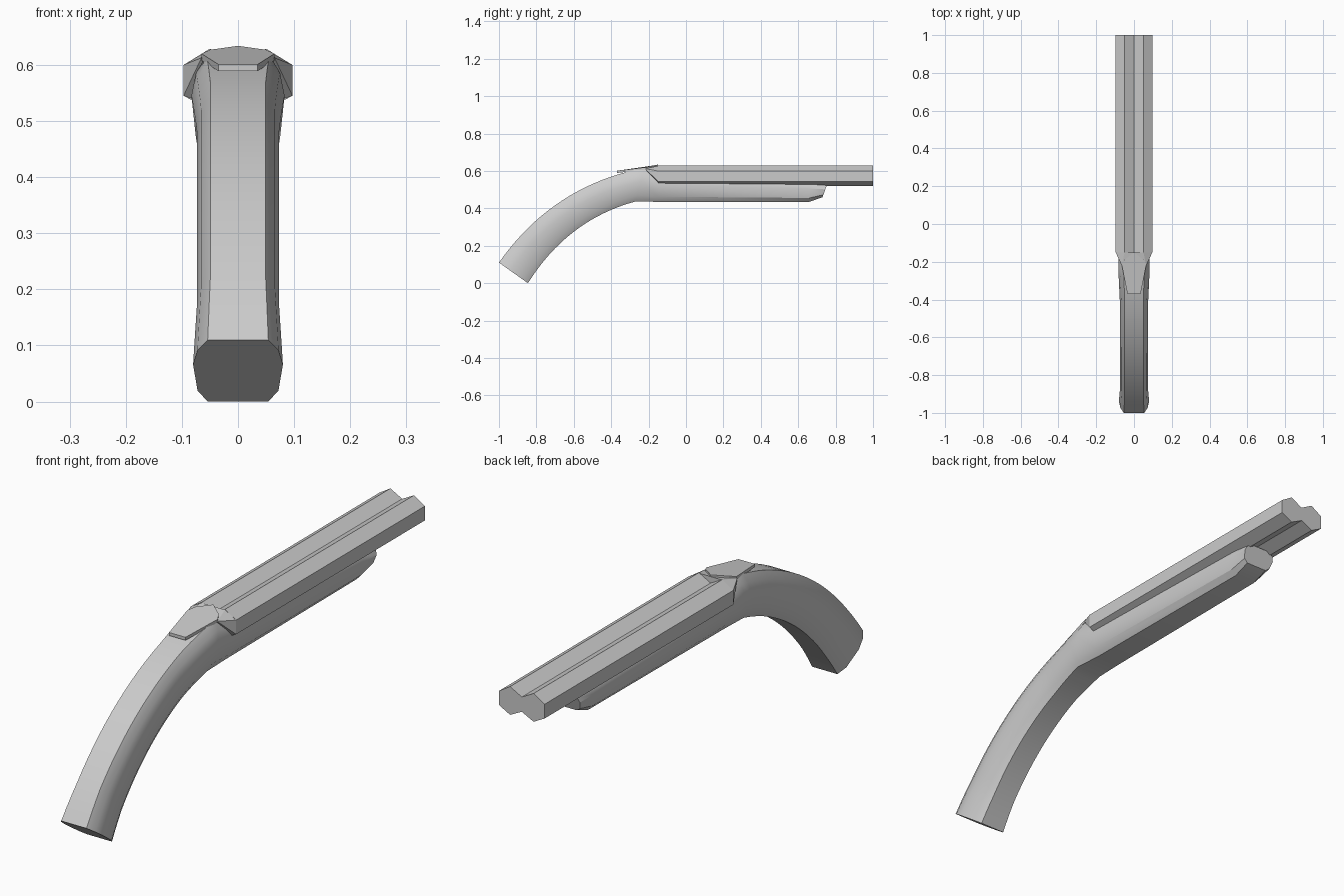
import bpy, bmesh
from mathutils import Vector

if "Cube" in bpy.data.objects:
    bpy.data.objects.remove(bpy.data.objects["Cube"])


def finish(name, bm, smooth=None):
    bmesh.ops.recalc_face_normals(bm, faces=bm.faces)
    me = bpy.data.meshes.new(name)
    bm.to_mesh(me)
    bm.free()
    ob = bpy.data.objects.new(name, me)
    bpy.context.collection.objects.link(ob)
    if smooth:
        bpy.ops.object.select_all(action='DESELECT')
        ob.select_set(True)
        bpy.context.view_layer.objects.active = ob
        bpy.ops.object.shade_smooth_by_angle(angle=smooth)
    return ob


def loft(name, rings, smooth=None):
    bm = bmesh.new()
    vs = [[bm.verts.new(p) for p in r] for r in rings]
    n = len(rings[0])
    for a, b in zip(vs, vs[1:]):
        for i in range(n):
            j = (i + 1) % n
            bm.faces.new((a[i], a[j], b[j], b[i]))
    bm.faces.new(vs[0])
    bm.faces.new(vs[-1])
    return finish(name, bm, smooth)


def mirrored(half):
    """Close a right-hand profile (top to bottom) with its mirror image."""
    return half + [(-x, *r) for x, *r in reversed(half) if x > 0]


def bezier(a, b, c, t):
    return [(1 - t) ** 2 * p + 2 * t * (1 - t) * q + t * t * r for p, q, r in zip(a, b, c)]


def interp(t, keys):
    for (t0, v0), (t1, v1) in zip(keys, keys[1:]):
        if t <= t1:
            return v0 + (v1 - v0) * (t - t0) / (t1 - t0)
    return keys[-1][1]


def stock_ring(top, bot, flat, side):
    mid = flat + (side - flat) * 0.7
    half = []
    for x, s in ((flat, 0), (mid, 0.17), (side, 0.4), (mid, 0.82), (flat, 1)):
        half.append((x, top[0] + (bot[0] - top[0]) * s, top[1] + (bot[1] - top[1]) * s))
    return mirrored(half)


# Stock: curved grip running into the straight fore-end
rings = []
N = 20
for i in range(N + 1):
    t = i / N
    top = bezier((-1, .11), (-.71, .524), (-.22, .617), t)
    bot = bezier((-.845, 0), (-.633, .339), (-.27, .437), t)
    side = interp(t, [(0, .08), (.15, .073), (.75, .073), (1, .083)])
    flat = interp(t, [(0, .054), (.15, .049), (.8, .049), (1, .056)])
    rings.append(stock_ring(top, bot, flat, side))
for top, bot, flat, side in (((-.14, .585), (-.15, .435), .05, .08),
                             ((.66, .55), (.66, .435), .045, .072),
                             ((.755, .53), (.73, .46), .045, .07)):
    rings.append(stock_ring(top, bot, flat, side))
loft("stock", rings, 0.5)

# Side-by-side barrels
section = mirrored([(0, .602), (.05, .629), (.097, .6), (.097, .545), (.05, .52), (0, .545)])
loft("barrels", [[(x, y, z) for x, z in section] for y in (-.15, 1)])

# Tapered breech shoulders behind the barrels
bm = bmesh.new()
for s in (-1, 1):
    for x, y, z in ((.097, -.15, .6), (.097, -.15, .545), (.05, -.15, .627),
                    (.065, -.22, .613), (.05, -.15, .53)):
        bm.verts.new((s * x, y, z))
bmesh.ops.convex_hull(bm, input=bm.verts)
finish("breech", bm)

# Thin tang plate on top of the wrist
plate = mirrored([(0, -.15, .634), (.05, -.19, .627), (.065, -.215, .62), (.035, -.37, .601)])
loft("tang_plate", [[(x, y, z - d) for x, y, z in plate] for d in (0, .012)])
